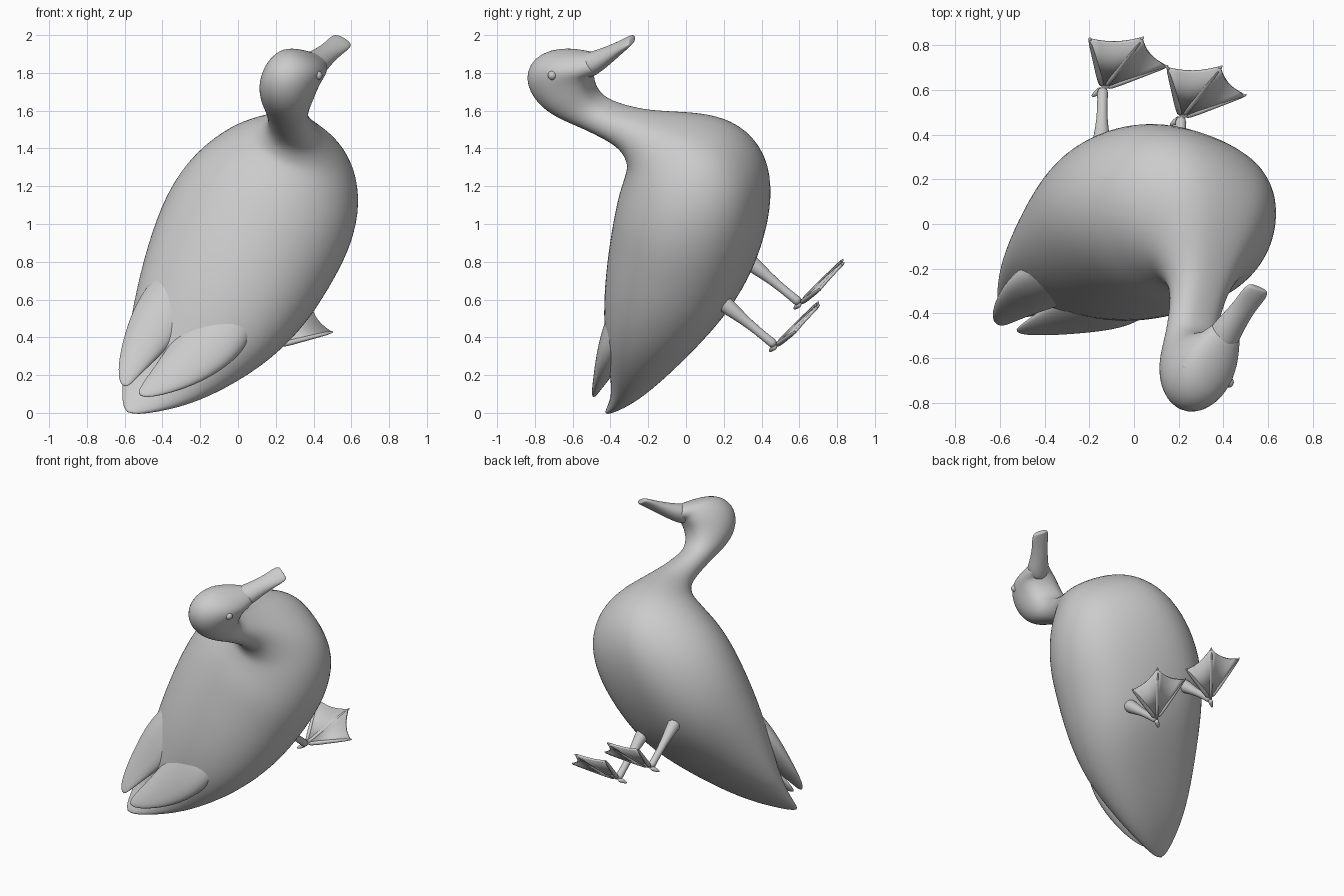
import bpy, bmesh, math
from mathutils import Vector

if "Cube" in bpy.data.objects:
    bpy.data.objects.remove(bpy.data.objects["Cube"])

# Bird frame: A along the body axis, B towards the back, W towards its left
A = Vector((.551, .225, .804))
B = Vector((-.147, -.922, .357))
W = Vector((-.82, .315, .475))
C = Vector((0, 0, .8))


def place(a, b, w):
    return C + A * a + B * b + W * w


def finish(name, bm, levels=2):
    bmesh.ops.recalc_face_normals(bm, faces=bm.faces)
    for f in bm.faces:
        f.smooth = True
    me = bpy.data.meshes.new(name)
    bm.to_mesh(me)
    bm.free()
    ob = bpy.data.objects.new(name, me)
    bpy.context.collection.objects.link(ob)
    if levels:
        m = ob.modifiers.new("smooth", 'SUBSURF')
        m.levels = m.render_levels = levels
    return ob


def skin(bm, rings):
    n = len(rings[0])
    for r, s in zip(rings, rings[1:]):
        for i in range(n):
            j = (i + 1) % n
            bm.faces.new((r[i], r[j], s[j], s[i]))
    bm.faces.new(rings[0])
    bm.faces.new(rings[-1])


def loft(name, stations, n=20, belly=1.0):
    """Each station: belly point a,b, back point a,b, half width, sideways offset.
    A belly power below 1 makes the underside fuller."""
    bm = bmesh.new()
    rings = []
    for va, vb, da, db, hw, w0 in stations:
        ring = []
        for i in range(n):
            t = 2 * math.pi * i / n
            k = (1 - math.cos(t)) / 2
            s = math.sin(t)
            if k < .5:
                s = math.copysign(abs(s) ** belly, s)
            ring.append(bm.verts.new(place(va + (da - va) * k, vb + (db - vb) * k, w0 + hw * s)))
        rings.append(ring)
    skin(bm, rings)
    return finish(name, bm)


def rod(name, points, radii, n=12):
    bm = bmesh.new()
    d = (points[-1] - points[0]).normalized()
    u = d.orthogonal().normalized()
    v = d.cross(u)
    skin(bm, [[bm.verts.new(p + (u * math.cos(2 * math.pi * i / n)
                                 + v * math.sin(2 * math.pi * i / n)) * r) for i in range(n)]
              for p, r in zip(points, radii)])
    return finish(name, bm, 1)


# Body, neck and head in one continuous skin
loft("body", [
    (-1.06, .18, -1.06, .20, .03, -.03),
    (-.92, .07, -.92, .175, .15, -.04),
    (-.73, -.05, -.74, .20, .27, -.05),
    (-.42, -.20, -.42, .33, .415, -.05),
    (-.12, -.33, -.10, .40, .495, -.015),
    (.15, -.36, .12, .43, .515, .015),
    (.42, -.345, .28, .445, .50, .02),
    (.66, -.265, .39, .44, .44, .02),
    (.80, -.10, .45, .44, .36, .02),
    (.835, .08, .485, .445, .275, .015),
    (.81, .25, .515, .465, .205, .01),
    (.77, .42, .545, .50, .145, .005),
    (.75, .56, .565, .57, .123, .005),
    (.745, .66, .58, .74, .12, .01),
    (.775, .715, .58, .88, .135, .015),
    (.83, .75, .615, 1.015, .15, .02),
    (.88, .755, .725, 1.115, .148, .025),
    (.905, .755, .87, 1.085, .135, .02),
    (.915, .75, .95, .945, .112, .015),
    (.93, .735, .99, .83, .083, .012),
    (.945, .72, 1.005, .80, .07, .01),
], belly=.74)

# Bill, flat and slightly flared at the tip
loft("bill", [
    (.86, .77, .96, .87, .06, .01),
    (.91, .73, 1.0, .815, .078, .01),
    (.985, .685, 1.055, .755, .062, .01),
    (1.075, .64, 1.12, .69, .057, .01),
    (1.14, .607, 1.172, .645, .063, .01),
    (1.172, .592, 1.195, .62, .055, .01),
    (1.178, .589, 1.197, .613, .04, .01),
])

# Folded wing tips (the right one wider) and eyes on both sides
for side, s, k in (("left", 1, 0), ("right", -1, .022)):
    loft(side + "_wing", [
        (-.10, .10, -.10, .26, .12, s * .15 - .02),
        (-.33, .10, -.33, .295, .15 + k, s * (.15 + k) - .03),
        (-.52, .13, -.52, .298, .16 + k, s * (.145 + k) - .03),
        (-.72, .18, -.72, .283, .115 + k, s * (.12 + k) - .02),
        (-.88, .235, -.88, .28, .065 + k / 2, s * (.085 + k / 2) - .01),
        (-.965, .26, -.965, .277, .025, s * .055 - .01),
    ], 16)
    bm = bmesh.new()
    bmesh.ops.create_uvsphere(bm, u_segments=16, v_segments=10, radius=.024)
    bmesh.ops.translate(bm, verts=bm.verts, vec=place(.868, .945, s * .114 + .012))
    finish(side + "_eye", bm, 0)

# Legs and webbed feet, the second pair being an offset copy
heel = Vector((-.14, .605, .58))
tips = [Vector((-.2, .835, .815)), Vector((.045, .84, .80)), Vector((.155, .71, .655))]
for side, off in (("left", Vector((0, 0, 0))), ("right", Vector((.35, -.13, -.225)))):
    h = heel + off
    t = [p + off for p in tips]
    hip = Vector((-.15, .16, .945)) + off
    rod(side + "_leg", [hip, hip.lerp(h, .4), hip.lerp(h, .52), hip.lerp(h, .68), hip.lerp(h, .92), h],
        [.05, .048, .038, .025, .023, .03])
    for i, p in enumerate(t):
        rod(f"{side}_toe_{i + 1}", [h, h.lerp(p, .5), h.lerp(p, .93), p], [.02, .013, .011, .004], 8)
    spur = h + Vector((-.05, -.035, -.03))
    rod(side + "_hind_toe", [h, h.lerp(spur, .6), spur], [.02, .015, .005], 8)
    # web with scalloped front edge
    bm = bmesh.new()
    c = bm.verts.new(h)
    edge = []
    for p, q in zip(t, t[1:]):
        for k in range(6):
            f = k / 6
            edge.append(p.lerp(q, f).lerp(h, .04 + .28 * f * (1 - f)))
    edge.append(t[-1].lerp(h, .04))
    ev = [bm.verts.new(p) for p in edge]
    for a, b in zip(ev, ev[1:]):
        bm.faces.new((c, a, b))
    web = finish(side + "_web", bm, 0)
    m = web.modifiers.new("thickness", 'SOLIDIFY')
    m.thickness = .016
    m.offset = 0
